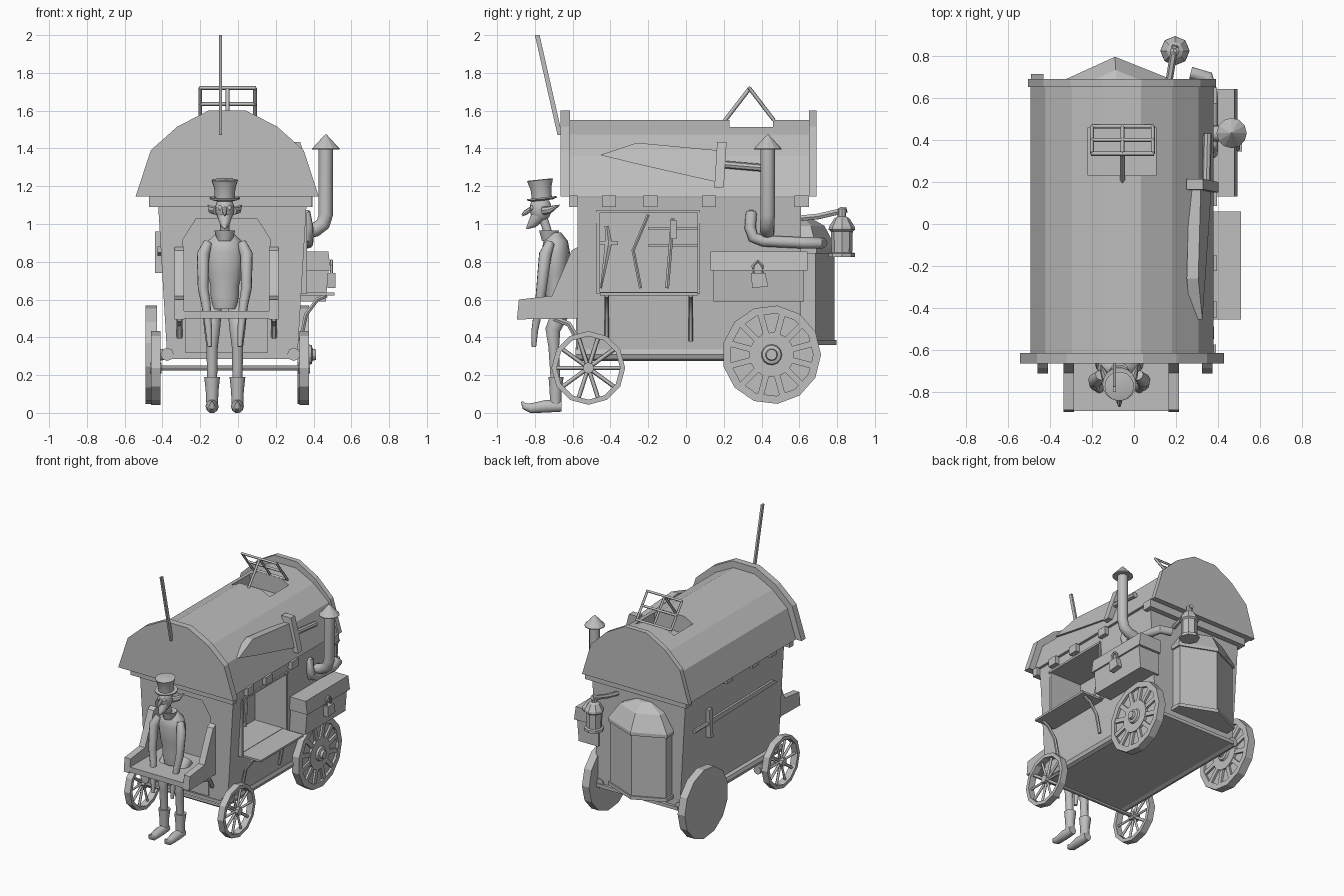
import bpy, bmesh, math
from mathutils import Vector, Matrix

if "Cube" in bpy.data.objects:
    bpy.data.objects.remove(bpy.data.objects["Cube"])

GREY = (0.52, 0.52, 0.52, 1)
mat = bpy.data.materials.new("plain_grey")
mat.use_nodes = True
mat.diffuse_color = GREY
mat.node_tree.nodes["Principled BSDF"].inputs["Base Color"].default_value = GREY
C = -0.057      # centre line of the wagon
F = -0.07       # centre line of the driver


def finish(name, me, smooth=False):
    me.materials.clear()
    me.materials.append(mat)
    if smooth:
        me.polygons.foreach_set("use_smooth", [True] * len(me.polygons))
        me.set_sharp_from_angle(angle=math.radians(40))
    ob = bpy.data.objects.new(name, me)
    bpy.context.collection.objects.link(ob)
    return ob


def from_rings(name, rings, smooth=False, loop=False):
    """Skin a list of equal rings of points; loop joins last to first."""
    bm = bmesh.new()
    vs = [[bm.verts.new(p) for p in r] for r in rings]
    n = len(vs[0])
    pairs = list(zip(vs, vs[1:])) + ([(vs[-1], vs[0])] if loop else [])
    for a, b in pairs:
        for i in range(n):
            bm.faces.new((a[i], a[(i + 1) % n], b[(i + 1) % n], b[i]))
    if not loop:
        bm.faces.new(vs[0])
        bm.faces.new(vs[-1])
    bmesh.ops.recalc_face_normals(bm, faces=bm.faces)
    me = bpy.data.meshes.new(name)
    bm.to_mesh(me)
    bm.free()
    return finish(name, me, smooth)


def prism(name, pts, axis, a, b):
    """Extrude a 2D outline along an axis from a to b."""
    put = {"x": lambda p, t: (t, p[0], p[1]), "y": lambda p, t: (p[0], t, p[1]),
           "z": lambda p, t: (p[0], p[1], t)}[axis]
    return from_rings(name, [[put(p, t) for p in pts] for t in (a, b)])


def box(name, x0, x1, y0, y1, z0, z1):
    return prism(name, [(x0, y0), (x1, y0), (x1, y1), (x0, y1)], "z", z0, z1)


def lathe(name, prof, loc, axis="z", n=12, smooth=False, loop=False):
    """Turn (radius, height) pairs about an axis."""
    rings = []
    for r, h in prof:
        cs = [(r * math.cos(2 * math.pi * i / n), r * math.sin(2 * math.pi * i / n)) for i in range(n)]
        rings.append([Vector((h, a, b) if axis == "x" else (a, b, h)) + Vector(loc) for a, b in cs])
    return from_rings(name, rings, smooth, loop)


def tube(name, pts, r, sides=8, smooth=True):
    """Pipe along points; r is one radius or one per point."""
    rs = r if isinstance(r, (list, tuple)) else [r] * len(pts)
    cu = bpy.data.curves.new(name, "CURVE")
    cu.dimensions, cu.bevel_depth, cu.use_fill_caps = "3D", 1.0, True
    cu.bevel_resolution = (sides - 4) // 2
    sp = cu.splines.new("POLY")
    sp.points.add(len(pts) - 1)
    for q, p, k in zip(sp.points, pts, rs):
        q.co, q.radius = (*p, 1), k
    tmp = bpy.data.objects.new(name + "_path", cu)
    me = bpy.data.meshes.new_from_object(tmp)
    bpy.data.objects.remove(tmp)
    return finish(name, me, smooth)


def ball(name, loc, size):
    bm = bmesh.new()
    bmesh.ops.create_uvsphere(bm, u_segments=16, v_segments=10, radius=1,
                              matrix=Matrix.Translation(loc) @ Matrix.Diagonal((*size, 1)))
    me = bpy.data.meshes.new(name)
    bm.to_mesh(me)
    bm.free()
    return finish(name, me, True)


def cut(ob, cutter):
    m = ob.modifiers.new("cut", "BOOLEAN")
    m.operation, m.object, m.solver = "DIFFERENCE", cutter, "EXACT"
    bpy.context.view_layer.update()
    me = bpy.data.meshes.new_from_object(ob.evaluated_get(bpy.context.evaluated_depsgraph_get()))
    ob.modifiers.clear()
    ob.data = me
    bpy.data.objects.remove(cutter)


# Wagon body: flared walls with a shop window and a driver's arch
body = prism("body", [(-.375, .3), (.315, .3), (.365, 1.14), (-.425, 1.14)], "y", -.575, .61)
cut(body, box("window_cutter", .1, .6, -.455, .06, .64, 1.06))
arch = [(-.29, .5), (.17, .5), (.17, .92), (.1, 1.03), (-.22, 1.03), (-.29, .92)]
cut(body, prism("arch_cutter", arch, "y", -.8, -.48))
box("front_panel", -.28, .16, -.583, -.57, .32, .5)
for s, x in (("right", -.375), ("left", .295)):
    tube(s + "_sill", [(x, -.585, .31), (x, .62, .31)], .035, 8)
box("floor", -.37, .31, -.58, .63, .285, .31)
for s, x in (("right", -.435), ("left", .335)):
    for y in (-.4, -.18, .13, .62):
        box(s + "_eave_block", x - .02, x + .06, y - .045, y + .03, 1.09, 1.15)
box("front_lintel", -.47, .39, -.62, -.575, 1.09, 1.15)
box("rear_lintel", -.44, .35, .6, .65, 1.09, 1.15)

# Barrel roof with thicker end gables
half = [(.485, 1.145), (.405, 1.39), (.265, 1.515), (.1, 1.6)]


def vault(name, k, top, y0, y1):
    side = [(x * k, 1.145 + (z - 1.145) * top) for x, z in half]
    return prism(name, [(C + x, z) for x, z in side] + [(C - x, z) for x, z in side[::-1]], "y", y0, y1)


roof = vault("roof", .9, .89, -.63, .66)
cut(roof, box("skylight_cutter", -.22, .105, .23, .46, 1.42, 1.7))
vault("front_gable", 1, 1, -.665, -.615)
vault("rear_gable", .925, 1, .652, .69)

# Open skylight frame with its prop
for x in (-.2, -.055, .09):
    tube("skylight_bar", [(x, .465, 1.55), (x, .335, 1.72)], .01, 4, False)
for t in (0, .5, 1):
    y, z = .465 - .13 * t, 1.55 + .17 * t
    tube("skylight_rail", [(-.205, y, z), (.095, y, z)], .01, 4, False)
tube("skylight_prop", [(-.055, .335, 1.715), (-.055, .2, 1.54)], .011, 4, False)

# Leaning mast
prism("mast", [(-.80, 2), (-.775, 2), (-.655, 1.47), (-.68, 1.47)], "x", -.1, -.086)

# Window frame, flap shelf and hanging tools
box("window_side", .33, .365, -.475, -.455, .63, 1.07)
box("window_side", .33, .365, .06, .075, .63, 1.07)
box("window_top", .33, .372, -.475, .075, 1.06, 1.075)
box("shelf", .325, .51, -.455, .06, .622, .637)
for y in (-.42, .025):
    tube("shelf_bracket", [(.47, y, .622), (.42, y, .6), (.36, y, .52), (.33, y, .38)], .012, 6)
for z in (.88, .97):
    box("tool_rail", .1, .125, -.2, .06, z, z + .012)
tube("hung_sword", [(.12, -.42, .99), (.12, -.41, .9), (.12, -.45, .66)], [.012, .022, .005], 6)
box("hung_sword_guard", .11, .14, -.46, -.36, .89, .91)
tube("hung_bow", [(.13, -.2, 1.05), (.13, -.28, .86), (.13, -.24, .66)], .01, 6)
tube("hung_hammer", [(.13, -.07, 1.03), (.13, -.1, .66)], .012, 6)
box("hung_hammer_head", .11, .15, -.085, -.05, .92, 1.02)

# Great sword strapped on the roof slope
blade = [(-.455, 1.365), (-.26, 1.43), (.17, 1.39), (.17, 1.22), (-.25, 1.315)]
lean = lambda z, d: .365 - .3 * (z - 1.15) + d
from_rings("great_sword_blade", [[(lean(z, d), y, z) for y, z in blade] for d in (-.03, .025)])
from_rings("great_sword_guard", [[(lean(z, d), y, z) for y, z in
           ((.15, 1.19), (.2, 1.195), (.215, 1.435), (.165, 1.435))] for d in (-.03, .05)])
tube("great_sword_grip", [(.345, .2, 1.315), (.35, .43, 1.295)], .02, 8)

# Sword on the opposite wall
prism("side_sword_blade", [(-.5, .85), (.3, .83), (.3, .87), (-.45, .88)], "x", -.425, -.405)
prism("side_sword_guard", [(.3, .74), (.33, .74), (.35, .96), (.31, .96)], "x", -.44, -.4)
tube("side_sword_grip", [(-.42, .33, .85), (-.42, .5, .85)], .014, 6)

# Chimney and stove pipe
tube("chimney", [(.465, .433, 1.4), (.465, .433, 1.05), (.45, .43, 1.0), (.41, .43, .97), (.32, .43, .95)], .038, 12)
lathe("chimney_cap", [(.072, 1.395), (.072, 1.4), (.003, 1.475)], (.465, .433, 0))
tube("stove_pipe", [(.31, .35, 1.06), (.36, .345, 1.05), (.37, .34, .98), (.37, .355, .93), (.37, .41, .91),
                    (.37, .62, .9), (.35, .7, .9), (.27, .72, .9)], .03, 10)

# Chest with lid and padlock
prism("chest_base", [(.3, .59), (.465, .59), (.48, .765), (.3, .765)], "y", .145, .625)
prism("chest_lid", [(.3, .755), (.492, .755), (.478, .855), (.3, .855)], "y", .13, .643)
prism("padlock", [(.35, .66), (.435, .67), (.42, .74), (.345, .74)], "x", .475, .515)
tube("padlock_shackle", [(.495, .357, .73), (.495, .355, .78), (.495, .38, .805), (.495, .405, .78),
                         (.495, .407, .73)], .009, 6)

# Pointed rear bay with a faceted hood
bay = [(-.31, .6), (-.31, .685), (-.09, .785), (.16, .685), (.16, .6)]


def ring(k, z):
    return [(-.08 + (x + .08) * k, .6 + (y - .6) * k, z) for x, y in bay]


from_rings("bay", [ring(1, .38), ring(1, .85)])
from_rings("bay_foot", [ring(1.06, .36), ring(1.06, .385)])
from_rings("bay_hood", [ring(1.06, .845), ring(1.06, .87), ring(.72, .99), ring(.25, 1.04)])

# Lantern on its arm
tube("lantern_arm", [(.15, .6, 1.03), (.17, .7, 1.04), (.195, .85, 1.075)], .017, 6)
lathe("lantern", [(.07, .825), (.07, .845), (.055, .85), (.058, .96), (.07, .97), (.068, .985), (.04, 1.03),
                  (.022, 1.04), (.022, 1.08), (.008, 1.09)], (.195, .825, 0), n=8)

# Front spoked wheels and axles
for s, x in (("right", -.435), ("left", .35)):
    lathe(s + "_front_rim", [(.195, -.025), (.195, .025), (.168, .025), (.168, -.025)], (x, -.517, .238), "x", 12, loop=True)
    lathe(s + "_front_hub", [(.03, -.03), (.03, .03)], (x, -.517, .238), "x", 8)
    for i in range(5):
        a = math.pi * i / 5
        d = Vector((0, math.cos(a), math.sin(a))) * .18
        c = Vector((x, -.517, .238))
        tube(s + "_front_spoke", [c - d, c + d], .011, 4, False)
tube("front_axle", [(-.43, -.517, .238), (.345, -.517, .238)], .014, 8)
tube("rear_axle", [(-.45, .453, .31), (.34, .453, .31)], .02, 8)

# Rear disc wheels, carved on one face
for s, x in (("right", -.46), ("left", .345)):
    c = Vector((x, .453, .308))
    lathe(s + "_rear_wheel", [(.262, -.03), (.262, .03), (.22, .03), (.22, .012), (.12, .012), (.12, .03),
                              (.055, .03), (.05, .045), (.032, .05), (.028, .068)], c, "x", 13)
    for i in range(12):
        a = 2 * math.pi * (i + .5) / 12
        u, v = Vector((0, math.cos(a), math.sin(a))), Vector((0, -math.sin(a), math.cos(a))) * .016
        q = [c + u * .11 - v, c + u * .23 - v, c + u * .23 + v, c + u * .11 + v]
        from_rings(s + "_rear_spoke", [[p + Vector((h, 0, 0)) for p in q] for h in (.005, .027)])

# Driver's seat
arm = [(-.895, .495), (-.885, .6), (-.71, .62), (-.605, .86), (-.57, .88), (-.57, .5)]
for s, x in (("right", -.335), ("left", .165)):
    prism(s + "_seat_arm", arm, "x", x, x + .05)
    tube(s + "_seat_bracket", [(x + .025, -.7, .5), (x + .025, -.62, .47), (x + .025, -.58, .4)], .016, 6)
box("seat_board", -.335, .215, -.89, -.48, .5, .54)

# Driver: torso, limbs and boots
lathe("driver_torso", [(.06, -.24), (.075, -.17), (.075, -.12), (.09, -.06), (.105, .06), (.09, .12), (.04, .165)],
      (F, -.69, .79), n=16, smooth=True).data.transform(
    Matrix.Translation((0, -.69, 0)) @ Matrix.Diagonal((1, .72, 1, 1)) @ Matrix.Translation((0, .69, 0)))
lathe("driver_collar", [(.04, .91), (.055, .965), (.045, .96)], (F, -.725, 0), n=10, smooth=True)
tube("driver_neck", [(F, -.72, .92), (F, -.755, 1.03)], .024, 10)
for s, k in (("right", -1), ("left", 1)):
    x = F + k * .067
    tube(s + "_arm", [(F + k * .09, -.72, .9), (F + k * .115, -.745, .84), (F + k * .115, -.765, .66),
                      (F + k * .1, -.775, .58), (F + k * .085, -.8, .44), (F + k * .08, -.805, .35)],
         [.025, .034, .028, .025, .018, .012], 10)
    tube(s + "_leg", [(x, -.62, .57), (x, -.665, .53), (x, -.705, .44), (x, -.7, .35), (x, -.69, .15)],
         [.05, .05, .042, .03, .026], 10)
    tube(s + "_boot_shaft", [(x, -.688, .19), (x, -.69, .12), (x, -.69, .03)], [.042, .034, .03], 10)
    tube(s + "_boot_foot", [(x, -.66, .035), (x, -.74, .035), (x, -.82, .025), (x, -.855, .035), (x, -.87, .06)],
         [.03, .035, .028, .018, .005], 10)
    # Pointed ears and eyes
    tube(s + "_ear", [(F + k * .045, -.755, 1.07), (F + k * .07, -.72, 1.075), (F + k * .088, -.67, 1.1)],
         [.022, .02, .003], 8)
    ball(s + "_eye", (F + k * .022, -.815, 1.085), (.014, .01, .014))

# Head with long nose, pointed chin and top hat
ball("driver_head", (F, -.77, 1.08), (.05, .058, .07))
tube("driver_chin", [(F, -.785, 1.04), (F, -.815, 1.0), (F, -.845, .975)], [.04, .026, .004], 10)
tube("driver_nose", [(F, -.815, 1.085), (F, -.85, 1.06), (F, -.868, 1.045)], [.012, .013, .006], 8)
hat = lathe("top_hat", [(.055, -.004), (.08, .004), (.08, .012), (.054, .012), (.056, .06), (.07, .105), (.06, .108)],
            (0, 0, 0), n=18, smooth=True)
hat.data.transform(Matrix.Translation((F, -.762, 1.128)) @ Matrix.Rotation(math.radians(6), 4, "X"))
